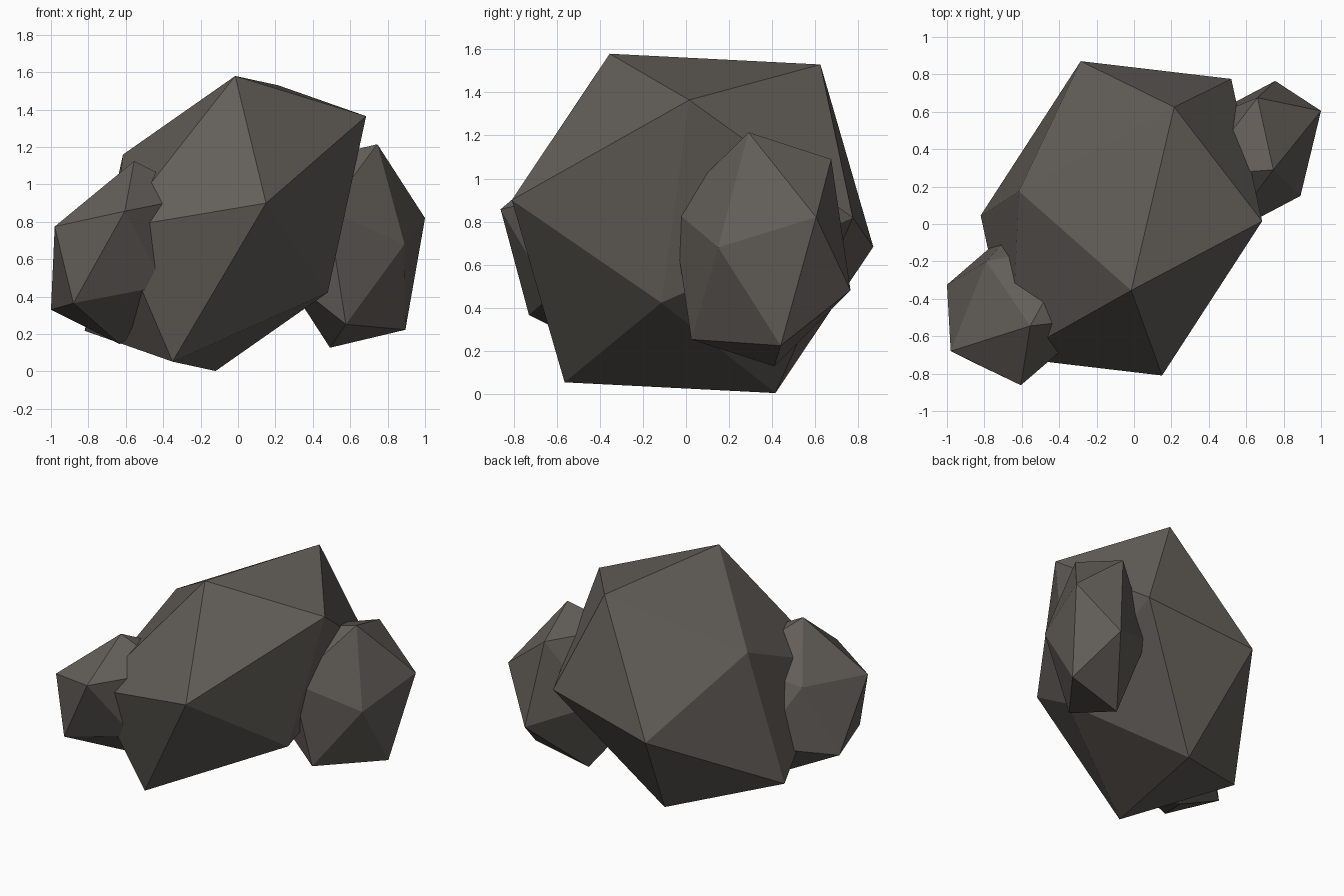
import bpy, bmesh
from mathutils import Vector

if "Cube" in bpy.data.objects:
    bpy.data.objects.remove(bpy.data.objects["Cube"])

# One warm dark grey stone colour for the whole cluster
stone = bpy.data.materials.new("dark_stone")
stone.diffuse_color = (0.123, 0.111, 0.099, 1.0)
stone.use_nodes = True
stone.node_tree.nodes["Principled BSDF"].inputs["Base Color"].default_value = stone.diffuse_color


def boulder(name, apex, ring):
    """Stretched icosahedron from one corner and its five neighbours.
    The opposite half follows by point symmetry through the centre."""
    apex = Vector(apex)
    ring = [Vector(p) for p in ring]
    k = 5 ** -0.5
    centre = (sum(ring, Vector()) / 5 - apex * k) / (1 - k)
    half = [apex] + ring
    bm = bmesh.new()
    for p in half + [2 * centre - p for p in half]:
        bm.verts.new(p)
    bmesh.ops.convex_hull(bm, input=bm.verts[:])
    bmesh.ops.recalc_face_normals(bm, faces=bm.faces[:])
    mesh = bpy.data.meshes.new(name)
    bm.to_mesh(mesh)
    bm.free()
    mesh.materials.append(stone)
    obj = bpy.data.objects.new(name, mesh)
    bpy.context.collection.objects.link(obj)
    return obj


# Large central rock
boulder("main_rock", (-0.015, -0.355, 1.58),
        [(0.215, 0.625, 1.53), (0.685, 0.015, 1.365), (0.15, -0.81, 0.9),
         (-0.655, -0.715, 0.765), (-0.615, 0.175, 1.16)])

# Small rock at the front left
boulder("left_rock", (-0.98, -0.68, 0.775),
        [(-0.605, -0.862, 0.857), (-0.555, -0.545, 1.125), (-0.79, -0.2, 0.812),
         (-1.0, -0.325, 0.33), (-0.88, -0.73, 0.365)])

# Small rock at the back right
boulder("right_rock", (1.0, 0.605, 0.82),
        [(0.745, 0.29, 1.215), (0.66, 0.675, 1.09), (0.755, 0.765, 0.48),
         (0.895, 0.44, 0.223), (0.89, 0.15, 0.68)])
